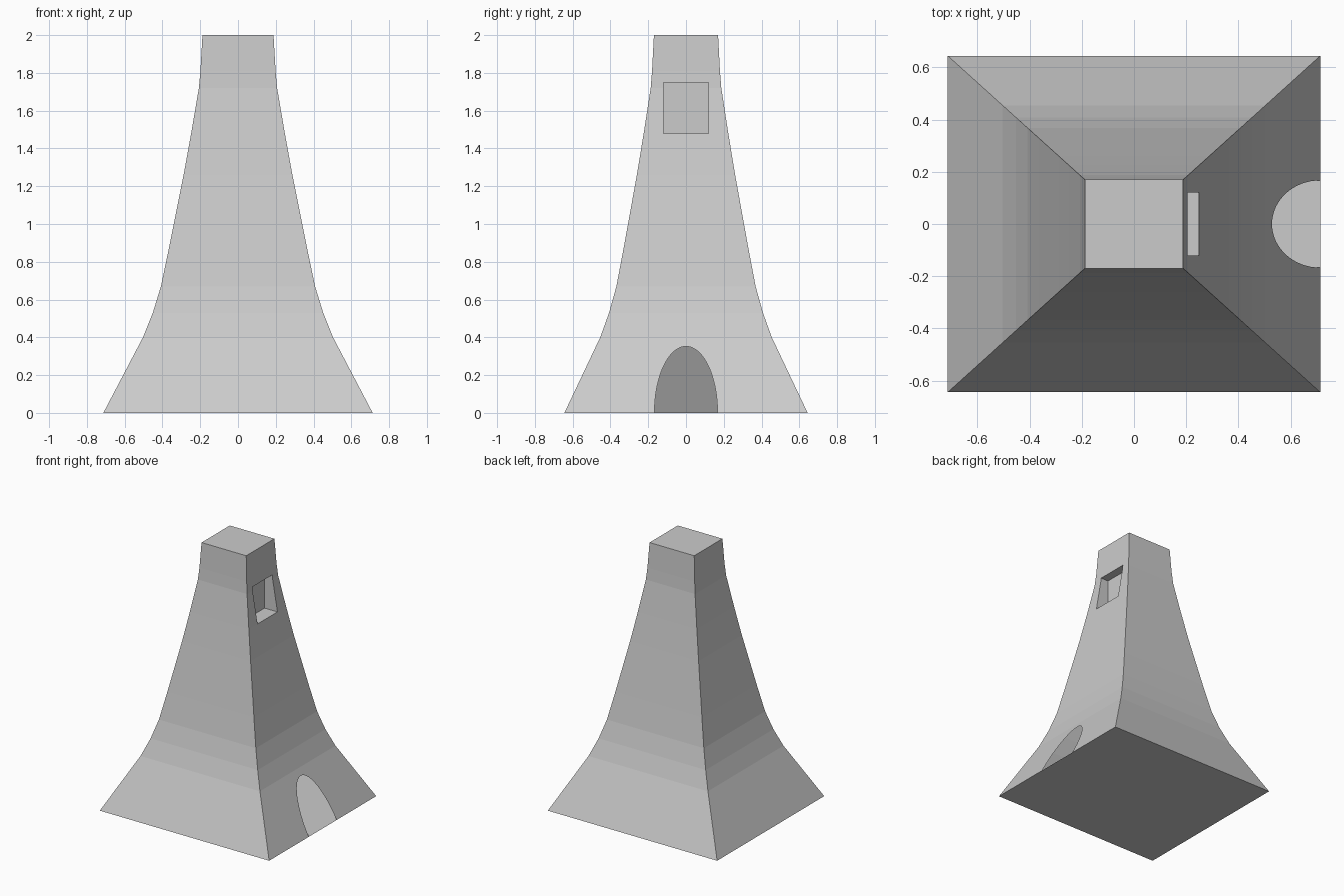
import bpy, bmesh, math

if "Cube" in bpy.data.objects:
    bpy.data.objects.remove(bpy.data.objects["Cube"])

stone = bpy.data.materials.new("grey stone")
stone.diffuse_color = (0.6, 0.6, 0.6, 1)
stone.use_nodes = True
stone.node_tree.nodes["Principled BSDF"].inputs["Base Color"].default_value = stone.diffuse_color

# Flared profile: (height, half width in x); depth is 0.9 of the width
PROFILE = [(0, .713), (.4, .503), (.53, .451), (.67, .408), (.88, .364),
           (1.26, .288), (1.48, .248), (1.72, .207), (1.81, .199), (2, .188)]
DEPTH = 0.903


def make_object(name, bm):
    mesh = bpy.data.meshes.new(name)
    bmesh.ops.recalc_face_normals(bm, faces=bm.faces)
    bm.to_mesh(mesh)
    bm.free()
    mesh.materials.append(stone)
    obj = bpy.data.objects.new(name, mesh)
    bpy.context.collection.objects.link(obj)
    return obj


# Tower body: stacked square rings
bm = bmesh.new()
rings = [[bm.verts.new((sx * w, sy * w * DEPTH, z))
          for sx, sy in ((-1, -1), (1, -1), (1, 1), (-1, 1))] for z, w in PROFILE]
for low, high in zip(rings, rings[1:]):
    for i in range(4):
        j = (i + 1) % 4
        bm.faces.new((low[i], low[j], high[j], high[i]))
bm.faces.new(rings[0][::-1])
bm.faces.new(rings[-1])
tower = make_object("tower", bm)

# Window recess cutter on the right wall
bm = bmesh.new()
bmesh.ops.create_cube(bm, size=1)
for v in bm.verts:
    v.co = (.24 + v.co.x * .2, v.co.y * .24, 1.613 + v.co.z * .27)
cutter = make_object("window_cutter", bm)
cutter.hide_render = True

mod = tower.modifiers.new("window", 'BOOLEAN')
mod.operation = 'DIFFERENCE'
mod.solver = 'EXACT'
mod.object = cutter
bpy.context.view_layer.objects.active = tower
bpy.ops.object.modifier_apply(modifier=mod.name)
bpy.data.objects.remove(cutter)

# Arched doorway: open the lowest right wall into the hollow interior
bm = bmesh.new()
bm.from_mesh(tower.data)
bm.normal_update()
wall = next(f for f in bm.faces
            if f.normal.x > .5 and f.calc_center_median().z < .39)
corners = sorted(wall.verts, key=lambda v: (v.co.z > .2, v.co.y))
low_front, low_back, top_front, top_back = corners
bm.faces.remove(wall)
slope = (PROFILE[0][1] - PROFILE[1][1]) / PROFILE[1][0]
arch = []
for i in range(33):
    a = math.pi * i / 32
    z = .352 * math.sin(a)
    arch.append(bm.verts.new((PROFILE[0][1] - slope * z, -.167 * math.cos(a), z)))
# Two halves meet above the crown of the arch
crown = bm.verts.new((top_front.co + top_back.co) / 2)
bm.faces.new([low_front] + arch[:17] + [crown, top_front])
bm.faces.new(arch[16:] + [low_back, top_back, crown])
bm.to_mesh(tower.data)
bm.free()
